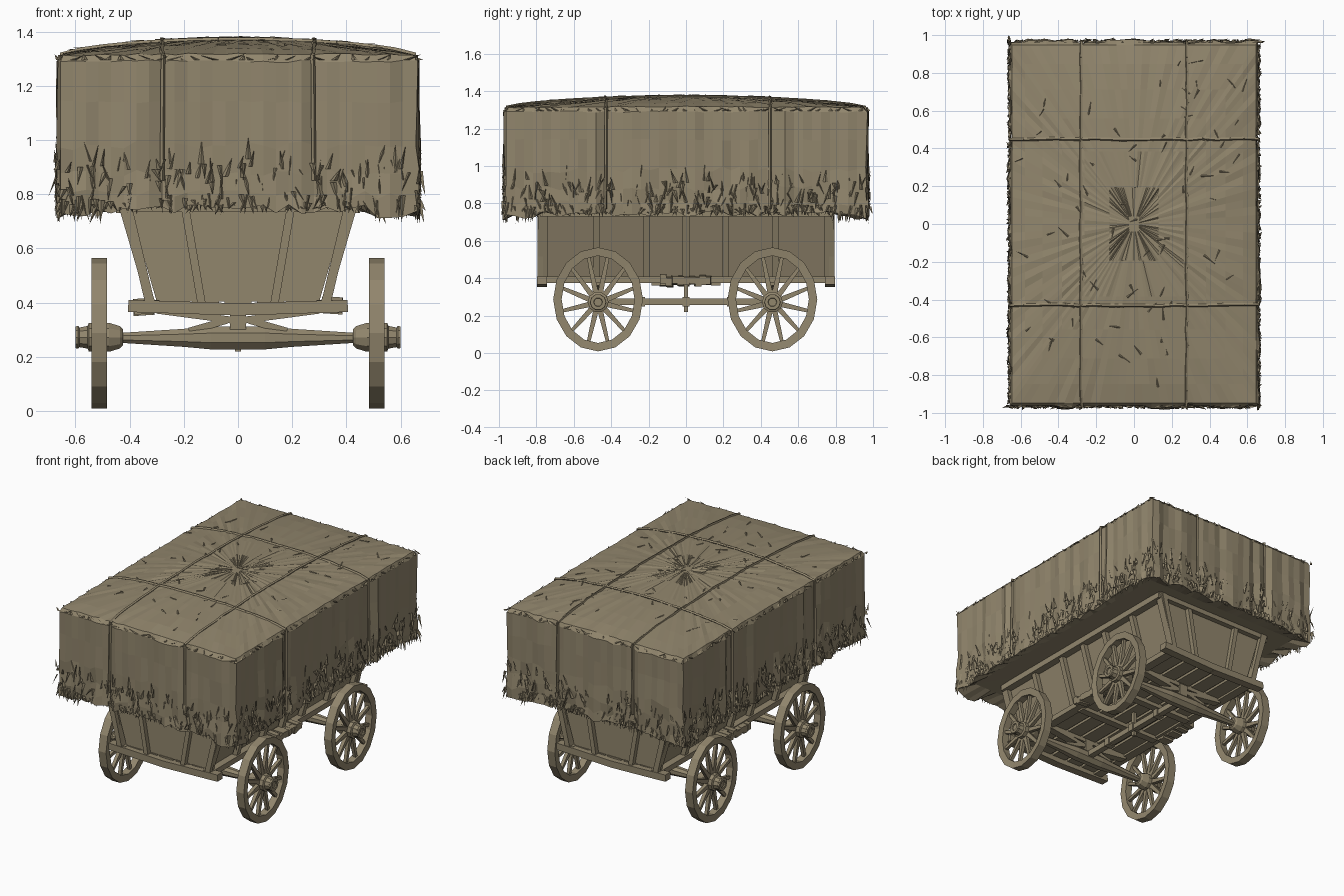
import bpy, bmesh, math, random
from mathutils import Vector as V

if "Cube" in bpy.data.objects:
    bpy.data.objects.remove(bpy.data.objects["Cube"])

random.seed(4)
R = random.uniform
mat = bpy.data.materials.new("weathered straw brown")
mat.diffuse_color = (0.285, 0.238, 0.152, 1)
mat.use_nodes = True
mat.node_tree.nodes["Principled BSDF"].inputs["Base Color"].default_value = mat.diffuse_color


def finish(bm, name):
    bmesh.ops.recalc_face_normals(bm, faces=bm.faces)
    me = bpy.data.meshes.new(name)
    bm.to_mesh(me)
    bm.free()
    me.materials.append(mat)
    ob = bpy.data.objects.new(name, me)
    bpy.context.collection.objects.link(ob)
    return ob


def loft(bm, rings, cap=True):
    vs = [[bm.verts.new(p) for p in r] for r in rings]
    n = len(vs[0])
    for a, b in zip(vs, vs[1:]):
        for i in range(n):
            j = (i + 1) % n
            bm.faces.new((a[i], a[j], b[j], b[i]))
    if cap:
        bm.faces.new(vs[0][::-1])
        bm.faces.new(vs[-1])


def beam(bm, p, q, w, h, up=(0, 0, 1), w2=None, h2=None):
    """Rectangular timber from p to q, optionally tapered."""
    p, q = V(p), V(q)
    d = (q - p).normalized()
    s = d.cross(V(up)).normalized()
    u = s.cross(d)
    rings = []
    for c, a, b in ((p, w, h), (q, w2 or w, h2 or h)):
        rings.append([c + s * a / 2 * i + u * b / 2 * j
                      for i, j in ((-1, -1), (1, -1), (1, 1), (-1, 1))])
    loft(bm, rings)


# ---- straw load: pleated skirt with gently domed top ----
HX, HY = 0.655, 0.962
ROPE_X, ROPE_Y = (-0.28, 0.28), (-0.43, 0.45)


def top_z(x, y):
    fx, fy = 1 - min(1, abs(x) / HX) ** 2, 1 - min(1, abs(y) / HY) ** 2
    return 1.312 + 0.066 * fx ** 0.7 * fy ** 0.7


outline = []   # (point, outward normal)
NX, NY = 28, 40
for i in range(NX):
    outline.append((V((-HX + 2 * HX * i / NX, -HY, 0)), V((0, -1, 0))))
for i in range(NY):
    outline.append((V((HX, -HY + 2 * HY * i / NY, 0)), V((1, 0, 0))))
for i in range(NX):
    outline.append((V((HX - 2 * HX * i / NX, HY, 0)), V((0, 1, 0))))
for i in range(NY):
    outline.append((V((-HX, HY - 2 * HY * i / NY, 0)), V((-1, 0, 0))))
fold = []
for p, n in outline:
    t, ropes = (p.x, ROPE_X) if abs(n.y) else (p.y, ROPE_Y)
    tight = min(abs(t - r) for r in ropes) < 0.04
    fold.append(-0.008 if tight else R(-0.004, 0.014))


def corner(p):
    return abs(p.x) / HX > 0.75 and abs(p.y) / HY > 0.85


bm = bmesh.new()
rings = [[V((p.x * s, p.y * s, z)) for p, n in outline] for s, z in ((0.3, 0.78), (0.9, 0.765))]
for k, z in enumerate((0.745, 0.80, 0.88, 0.98, 1.14, 1.29)):
    ring = []
    for (p, n), f in zip(outline, fold):
        jit = 0.009 if k < 4 else 0.003
        c = p + n * (f + R(-jit, jit))
        c.z = z + R(-0.018, 0.018) * (1 if k < 4 else 0.3)
        if k == 0 and corner(p):
            c.z -= 0.015
        ring.append(c)
    rings.append(ring)
for s in (0.985, 0.88, 0.74, 0.58, 0.4, 0.2, 0.04):
    rings.append([V((p.x * s, p.y * s, top_z(p.x * s, p.y * s) + R(-0.004, 0.004)))
                  for p, n in outline])
loft(bm, rings)
finish(bm, "straw_load")

# ---- loose straw blades around the skirt and on the top ----
bm = bmesh.new()


def blade(base, tip, side, w, thick):
    a, b, c = base - side * w, base + side * w, base + thick
    vs = [bm.verts.new(q) for q in (a, b, c, tip)]
    for t in ((0, 1, 2), (0, 1, 3), (1, 2, 3), (2, 0, 3)):
        bm.faces.new([vs[i] for i in t])


for p, n in outline:
    side = V((-n.y, n.x, 0))
    for k in range(8):
        b = p + side * R(-0.025, 0.025) + n * R(-0.005, 0.006)
        if k < 4:      # ragged hem hanging down
            b.z = R(0.75, 0.80)
            tip = b + side * R(-0.025, 0.025) + n * R(0, 0.014)
            tip.z = R(0.69, 0.74) if corner(p) else R(0.725, 0.75)
        else:          # bristles on the wall
            b.z = R(0.78, 0.93)
            tip = b + side * R(-0.03, 0.03) + n * R(0.004, 0.02)
            tip.z += R(0.04, 0.09) * (1 if k > 5 else -1)
            tip.z = max(tip.z, 0.74)
        blade(b, tip, side, R(0.005, 0.014), n * 0.01)
    # frayed top edge
    b = p + side * R(-0.02, 0.02)
    b.z = 1.295
    blade(b, b + side * R(-0.06, 0.06) + V((0, 0, R(0.01, 0.025))), side, 0.012, n * 0.01)
for i in range(70):
    x, y = R(-0.6, 0.6), R(-0.9, 0.9)
    a = R(0, 6.3)
    d = V((math.cos(a), math.sin(a), 0))
    b = V((x, y, top_z(x, y)))
    blade(b, b + d * R(0.03, 0.08) + V((0, 0, 0.004)), V((-d.y, d.x, 0)), 0.006, V((0, 0, 0.005)))
finish(bm, "loose_straw")

# ---- ropes tied over the load ----
bm = bmesh.new()


def rope(pts):
    for a, b in zip(pts, pts[1:]):
        beam(bm, a, b, 0.012, 0.012, (0.3, 0.5, 0.8))


for x in ROPE_X:
    ts = [-HY + 2 * HY * i / 24 for i in range(25)]
    rope([V((x, -HY - 0.004, 0.85))] + [V((x + R(-.004, .004), t, top_z(x, t) + 0.002)) for t in ts]
         + [V((x, HY + 0.004, 0.85))])
for y in ROPE_Y:
    ts = [-HX + 2 * HX * i / 18 for i in range(19)]
    rope([V((-HX - 0.004, y, 0.77))] + [V((t, y + R(-.004, .004), top_z(t, y) + 0.002)) for t in ts]
         + [V((HX + 0.004, y, 0.77))])
finish(bm, "load_ropes")

# ---- flared cart body ----
bm = bmesh.new()
loft(bm, [[(x * w, y * 0.755, z) for x, y in ((-1, -1), (1, -1), (1, 1), (-1, 1))]
          for w, z in ((0.30, 0.405), (0.415, 0.80))])
finish(bm, "cart_body")

# ---- body posts, sills and rails ----
bm = bmesh.new()
for s in (-1, 1):
    for y in (-0.765, -0.48, -0.21, 0, 0.21, 0.48, 0.765):
        w = 0.05 if abs(y) > 0.7 else 0.035
        beam(bm, (s * 0.318, y, 0.39), (s * 0.432, y, 0.78), w, 0.03, (s, 0, -0.3))
    beam(bm, (s * 0.32, -0.785, 0.392), (s * 0.32, 0.785, 0.392), 0.06, 0.035)
    beam(bm, (s * 0.425, -0.78, 0.75), (s * 0.425, 0.78, 0.75), 0.05, 0.04)
    for t in (-1, 1):
        y = s * 0.77
        beam(bm, (t * 0.135, y, 0.40), (t * 0.20, y, 0.78), 0.03, 0.03, (0, 1, 0))
        beam(bm, (t * 0.325, y + s * 0.01, 0.40), (t * 0.415, y + s * 0.01, 0.78), 0.035, 0.03, (0, 1, 0))
        beam(bm, (0, y, 0.375), (t * 0.405, y, 0.388), 0.055, 0.045)
    beam(bm, (-0.42, s * 0.77, 0.755), (0.42, s * 0.77, 0.755), 0.04, 0.04)
finish(bm, "body_frame")

# ---- underside planks and cross beams ----
bm = bmesh.new()
for x in (-0.24, -0.12, 0, 0.12, 0.24):
    beam(bm, (x, -0.76, 0.398), (x, 0.76, 0.398), 0.1, 0.02)
for y in (-0.47, -0.16, 0.16, 0.46):
    beam(bm, (-0.31, y, 0.38), (0.31, y, 0.38), 0.05, 0.035)
finish(bm, "floor_planks")

# ---- knobbly side steps ----
bm = bmesh.new()
for s in (-1, 1):
    for i in range(9):
        y = -0.12 + 0.03 * i
        z = 0.39 + R(-0.01, 0.01)
        beam(bm, (s * 0.31, y, z), (s * 0.385, y + R(-.01, .01), z - 0.005), 0.034, R(0.035, 0.05))
finish(bm, "side_steps")

# ---- axles, bolsters and centre pole ----
AX = (-0.47, 0.462)
bm = bmesh.new()
for y in AX:
    prof = ((-0.46, .018), (-0.43, .02), (-0.2, .036), (-0.1, .046), (0.1, .046),
            (0.2, .036), (0.43, .02), (0.46, .018))
    loft(bm, [[(x, y + r * math.cos(a), 0.27 + r * math.sin(a))
               for a in [math.pi * (k + .5) / 4 for k in range(8)]] for x, r in prof])
    beam(bm, (0, y, 0.29), (0, y, 0.38), 0.06, 0.06, (0, 1, 0))
    for s in (-1, 1):
        beam(bm, (s * 0.02, y, 0.335), (s * 0.3, y, 0.372), 0.05, 0.025)
        beam(bm, (s * 0.04, y, 0.335), (s * 0.18, y, 0.295), 0.05, 0.025)
beam(bm, (0, AX[0], 0.275), (0, AX[1], 0.275), 0.04, 0.036)
for y in (-0.24, 0, 0.24):
    beam(bm, (0, y - 0.02, 0.275), (0, y + 0.02, 0.275), 0.055, 0.05)
beam(bm, (0, 0, 0.22), (0, 0, 0.39), 0.022, 0.022, (0, 1, 0))
finish(bm, "axles_and_pole")

# ---- wheels: slightly tall rims, twelve spokes, turned hubs ----
RY, RZ, WX, CZ, N = 0.24, 0.278, 0.512, 0.287, 16


def ring_pts(x, ry, rz, n, y0, cz):
    return [V((x, y0 + ry * math.cos(2 * math.pi * k / n), cz + rz * math.sin(2 * math.pi * k / n)))
            for k in range(n)]


def wheel(s, y0, name):
    bm = bmesh.new()
    cx = s * WX
    t = 0.045
    prof = [(-.028, RY, RZ), (.028, RY, RZ), (.024, RY - t, RZ - t), (-.024, RY - t, RZ - t), (-.028, RY, RZ)]
    loft(bm, [ring_pts(cx + x, a, b, N, y0, CZ) for x, a, b in prof], cap=False)
    bmesh.ops.remove_doubles(bm, verts=bm.verts, dist=1e-5)
    hz = 0.272
    for k in range(12):
        a = 2 * math.pi * (k + .5) / 12
        c, q = math.cos(a), math.sin(a)
        beam(bm, (cx, y0 + 0.03 * c, hz + 0.03 * q),
             (cx, y0 + (RY - 0.035) * c, CZ + (RZ - 0.035) * q), 0.03, 0.026, (1, 0, 0), 0.018, 0.02)
    hub = ((0.425, .032), (0.435, .043), (0.475, .056), (0.55, .056), (0.555, .044),
           (0.585, .038), (0.59, .044), (0.60, .042), (0.60, .024), (0.592, .022))
    loft(bm, [ring_pts(s * x, r, r, 10, y0, hz) for x, r in hub])
    finish(bm, name)


for s, sn in ((-1, "left"), (1, "right")):
    for y, yn in zip(AX, ("front", "rear")):
        wheel(s, y, f"{yn}_{sn}_wheel")
